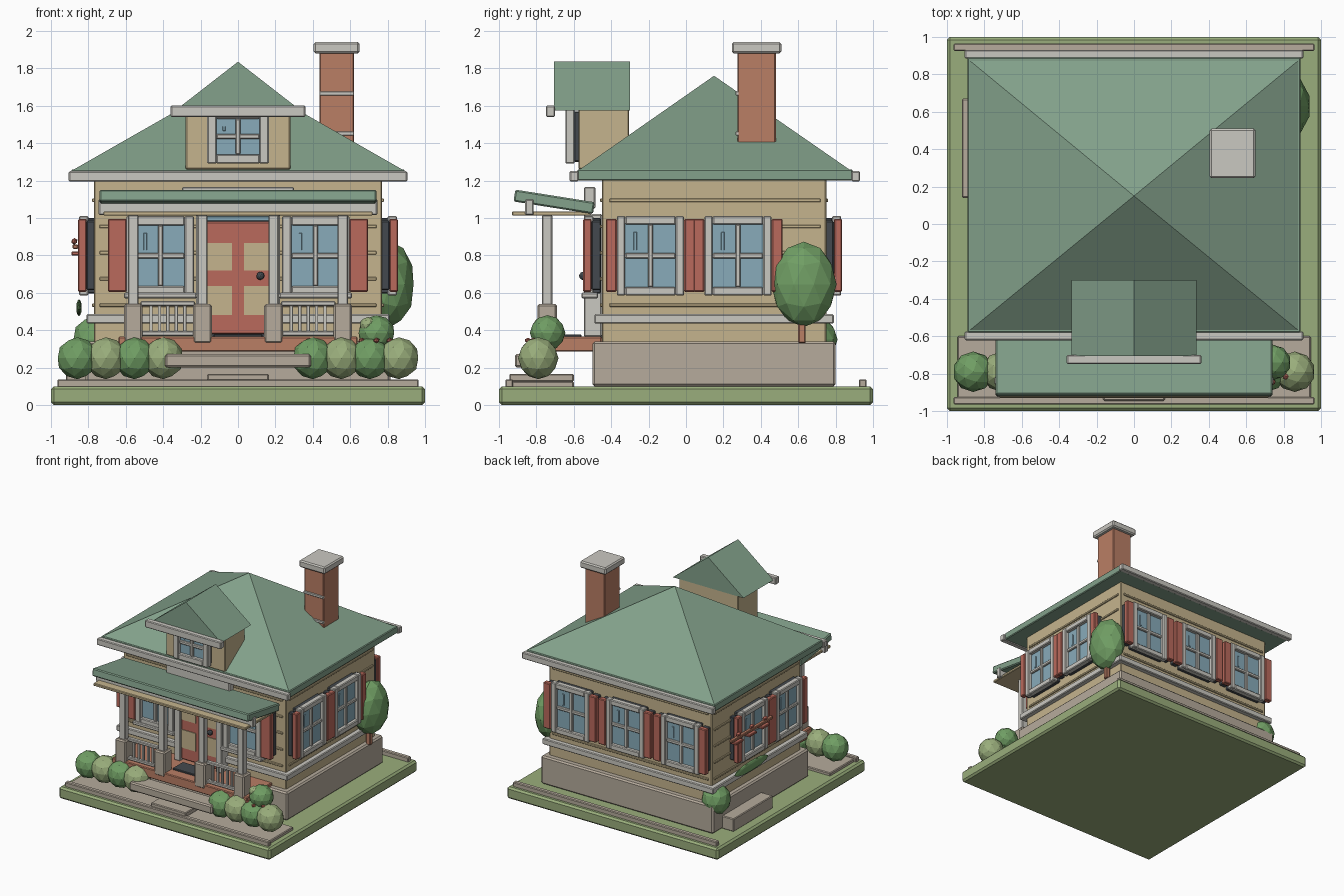
import bpy, bmesh
from math import radians
from mathutils import Matrix, Vector

if "Cube" in bpy.data.objects:
    bpy.data.objects.remove(bpy.data.objects["Cube"], do_unlink=True)


def material(name, *srgb):
    lin = [((c / 255 + 0.055) / 1.055) ** 2.4 for c in srgb] + [1]
    m = bpy.data.materials.new(name)
    m.use_nodes = True
    m.diffuse_color = lin
    m.node_tree.nodes["Principled BSDF"].inputs["Base Color"].default_value = lin
    return m


ROOF = material("roof green", 131, 161, 139)
LAWN = material("lawn green", 154, 174, 124)
TAN = material("tan siding", 197, 180, 141)
RED = material("brick red", 186, 106, 92)
CLAY = material("terracotta", 186, 126, 101)
TRIM = material("off white trim", 202, 200, 193)
STONE = material("taupe stone", 182, 171, 156)
GLASS = material("window blue", 136, 171, 186)
LEAF = material("leaf green", 112, 158, 100)
SLATE = material("dark slate", 68, 73, 78)


def finish(name, bm, mat, bevel=0.0):
    bmesh.ops.recalc_face_normals(bm, faces=bm.faces)
    me = bpy.data.meshes.new(name)
    bm.to_mesh(me)
    bm.free()
    me.materials.append(mat)
    ob = bpy.data.objects.new(name, me)
    bpy.context.collection.objects.link(ob)
    if bevel:
        mod = ob.modifiers.new("soft edge", "BEVEL")
        mod.width, mod.segments = bevel, 1
    return ob


def box(name, mat, x, y, z, bevel=0.006, at=Matrix()):
    """Box spanning the (low, high) pairs x, y, z, moved by the matrix at."""
    bm = bmesh.new()
    mid = Vector([(a + b) / 2 for a, b in (x, y, z)])
    size = [abs(b - a) for a, b in (x, y, z)]
    bmesh.ops.create_cube(bm, size=1, matrix=at @ Matrix.Translation(mid) @ Matrix.Diagonal(size + [1]))
    return finish(name, bm, mat, min(bevel, min(size) * 0.2))


def both(a):
    return (-a, a)


def solid(name, mat, points):
    bm = bmesh.new()
    for p in points:
        bm.verts.new(p)
    bmesh.ops.convex_hull(bm, input=bm.verts)
    bmesh.ops.dissolve_limit(bm, angle_limit=0.01, verts=bm.verts, edges=bm.edges)
    return finish(name, bm, mat)


def blob(name, mat, centre, radii, detail=2):
    bm = bmesh.new()
    m = Matrix.Translation(centre) @ Matrix.Diagonal(list(radii) + [1])
    bmesh.ops.create_icosphere(bm, subdivisions=detail, radius=1, matrix=m)
    return finish(name, bm, mat)


def window(name, loc, turn, half, z0, z1, rim, shutters=(), width=0.058):
    """Window standing out of a wall; local -y points outward."""
    at = Matrix.Translation(loc) @ Matrix.Rotation(radians(turn), 4, "Z")
    mid = (z0 + z1) / 2
    out = (-0.08, -0.03)
    box(name + "_backing", SLATE, both(half - 0.012), (-0.035, 0.01), (z0 + 0.01, z1 - 0.01), at=at)
    box(name + "_glass", GLASS, both(half - 0.02), (-0.05, -0.03), (z0 + 0.02, z1 - 0.02), at=at)
    for s in (-1, 1):
        box(name + "_jamb", TRIM, sorted((s * half, s * (half - rim))), out, (z0, z1), at=at)
    for z in ((z0, z0 + rim), (z1 - rim, z1)):
        box(name + "_rail", TRIM, both(half - rim), out, z, at=at)
    box(name + "_mullion", TRIM, both(0.014), (-0.068, -0.03), (z0 + rim, z1 - rim), at=at)
    box(name + "_muntin", TRIM, both(half - rim), (-0.066, -0.03), (mid - 0.014, mid + 0.014), at=at)
    box(name + "_glint", GLASS, (-half * 0.5, -half * 0.4), (-0.056, -0.045),
        (mid + 0.03, z1 - rim - 0.04), at=at)
    for s in shutters:
        box(name + "_shutter", RED, sorted((s * half, s * (half + width))), (-0.085, -0.04),
            (z0 + 0.02, z1 - 0.015), at=at)
        box(name + "_shutter_mount", SLATE, sorted((s * half, s * (half + width - 0.012))), (-0.04, 0.01),
            (z0 + 0.03, z1 - 0.025), at=at)


# Ground, paving and curbs
box("lawn", LAWN, both(1), both(1), (0, 0.1), 0.015)
box("front_paving", STONE, both(0.945), (-0.93, -0.6), (0.09, 0.125))
box("front_curb", STONE, both(0.965), (-0.965, -0.925), (0.09, 0.137))
box("back_curb", STONE, both(0.965), (0.925, 0.965), (0.09, 0.137))
box("side_step", STONE, (-0.92, -0.79), (0.14, 0.67), (0.1, 0.21))

# House body
box("foundation", STONE, both(0.815), (-0.5, 0.8), (0.1, 0.34), 0.012)
box("walls", TAN, both(0.77), (-0.45, 0.75), (0.33, 1.21))
box("water_table", TRIM, both(0.81), (-0.49, 0.79), (0.435, 0.485))
for i in range(5):
    z = 0.525 + i * 0.14
    box("siding_board_side", TAN, both(0.78), (-0.41, 0.72), (z, z + 0.018), 0.003)
    box("siding_board_long", TAN, both(0.74), (-0.46, 0.76), (z, z + 0.018), 0.003)

# Hip roof with front and back fascia
box("roof_eave", ROOF, both(0.89), (-0.58, 0.89), (1.2, 1.26))
solid("hip_roof", ROOF, [(x, y, 1.258) for x in both(0.88) for y in (-0.57, 0.875)] + [(0, 0.15, 1.76)])
for name, y in (("front_fascia", (-0.622, -0.575)), ("back_fascia", (0.885, 0.93))):
    box(name, TRIM, both(0.905), y, (1.195, 1.25))

# Dormer
box("dormer_walls", TAN, both(0.28), (-0.575, -0.305), (1.26, 1.59))
solid("dormer_roof", ROOF, [(x, y, z) for y in (-0.705, -0.3)
                            for x, z in ((-0.335, 1.575), (0.335, 1.575), (0, 1.835))])
box("dormer_fascia", TRIM, both(0.36), (-0.748, -0.7), (1.54, 1.6))
window("dormer_window", (0, -0.565, 0), 0, 0.165, 1.29, 1.58, 0.05)

# Chimney
box("chimney", CLAY, (0.435, 0.62), (0.275, 0.48), (1.4, 1.885))
box("chimney_cap", TRIM, (0.405, 0.65), (0.245, 0.51), (1.88, 1.94), 0.01)
for z in (1.44, 1.655):
    box("chimney_band", TRIM, (0.435, 0.62), (0.265, 0.29), (z, z + 0.022), 0.003)

# Windows on every wall
for s in (-1, 1):
    window("front_window", (s * 0.415, -0.465, 0), 0, 0.18, 0.585, 1.01, 0.05, (s,), 0.1)
    box("front_window_sill", TRIM, sorted((s * 0.22, s * 0.61)), (-0.56, -0.47), (0.57, 0.6))
    for y in (-0.19, 0.278):
        window("side_window", (s * 0.77, y, 0), s * 90, 0.18, 0.585, 1.01, 0.045, (-1, 1))
for x in (-0.52, 0, 0.52):
    window("back_window", (x, 0.75, 0), 180, 0.18, 0.585, 1.01, 0.045, (-1, 1), 0.07)

# Front door with four inset panels
box("door_backing", SLATE, both(0.2), (-0.49, -0.44), (0.34, 1.0))
box("door", RED, both(0.17), (-0.525, -0.48), (0.38, 0.98))
box("door_transom", GLASS, both(0.17), (-0.515, -0.48), (0.98, 1.01))
for s in (-1, 1):
    box("door_jamb", TRIM, sorted((s * 0.168, s * 0.225)), (-0.545, -0.45), (0.365, 1.02))
    for z in ((0.48, 0.635), (0.72, 0.865)):
        box("door_panel", TAN, sorted((s * 0.032, s * 0.165)), (-0.531, -0.522), z, 0)
blob("door_knob", SLATE, (0.12, -0.55, 0.69), (0.022, 0.022, 0.022))
box("door_mat", SLATE, both(0.13), (-0.7, -0.56), (0.36, 0.378))

# Porch floor and steps
box("porch_deck", CLAY, both(0.64), (-0.79, -0.45), (0.285, 0.365))
box("upper_step", STONE, both(0.39), (-0.915, -0.77), (0.2, 0.272), 0.01)
box("lower_step", STONE, both(0.165), (-0.945, -0.6), (0.125, 0.165))

# Porch piers, posts and railings
for s in (-1, 1):
    for x in (0.19, 0.56):
        c = s * x
        box("porch_pier", STONE, (c - 0.05, c + 0.05), (-0.795, -0.69), (0.33, 0.54), 0.01)
        box("porch_post", TRIM, (c - 0.028, c + 0.028), (-0.77, -0.715), (0.53, 1.015))
    span = sorted((s * 0.23, s * 0.52))
    for z in (0.37, 0.53):
        box("railing_bar", TRIM, span, (-0.76, -0.725), (z, z + 0.025))
    for i in range(5):
        c = s * (0.285 + i * 0.045)
        box("railing_baluster", TRIM, (c - 0.009, c + 0.009), (-0.752, -0.733), (0.38, 0.54), 0.002)

# Porch canopy
box("porch_ceiling", TAN, both(0.72), (-0.93, -0.51), (1.012, 1.035))
box("porch_beam", TRIM, both(0.745), (-0.86, -0.815), (1.015, 1.1))
box("porch_header", TRIM, both(0.3), (-0.545, -0.485), (1.05, 1.165))
tilt = Matrix.Translation((0, -0.705, 1.086)) @ Matrix.Rotation(radians(-9), 4, "X")
box("porch_roof", ROOF, both(0.74), both(0.215), both(0.032), 0.008, tilt)

# Shrubs, tree and berries
for i in range(4):
    for s in (-1, 1):
        green = (i % 2 == 0) == (s > 0)
        blob("front_shrub", LEAF if green else LAWN,
             (s * (0.4 + i * 0.153), -0.79, 0.25), (0.11, 0.108, 0.112))
blob("berry_shrub", LEAF, (0.74, -0.74, 0.385), (0.1, 0.095, 0.095))
blob("berry_shrub_tip", LAWN, (0.695, -0.77, 0.43), (0.045, 0.045, 0.04))
for x, y in ((0.66, -0.815), (0.74, -0.845), (0.81, -0.815)):
    blob("berry", RED, (x, y, 0.345), (0.018, 0.018, 0.014), 1)
blob("back_shrub", LEAF, (-0.77, 0.69, 0.35), (0.115, 0.12, 0.125))
blob("side_tree", LEAF, (0.815, 0.63, 0.645), (0.13, 0.175, 0.228))
box("side_tree_trunk", CLAY, (0.79, 0.83), (0.6, 0.64), (0.33, 0.46))

# Vine trellis on the side wall
box("trellis_bar", CLAY, (-0.885, -0.855), (0.08, 0.64), (0.835, 0.858))
for y in (0.18, 0.36, 0.54):
    box("trellis_peg", RED, (-0.89, -0.83), (y - 0.05, y + 0.05), (0.8, 0.82))
    blob("trellis_bud", RED, (-0.875, y, 0.875), (0.018, 0.03, 0.018), 1)
blob("trellis_leaves", LEAF, (-0.85, 0.33, 0.52), (0.015, 0.23, 0.045))
